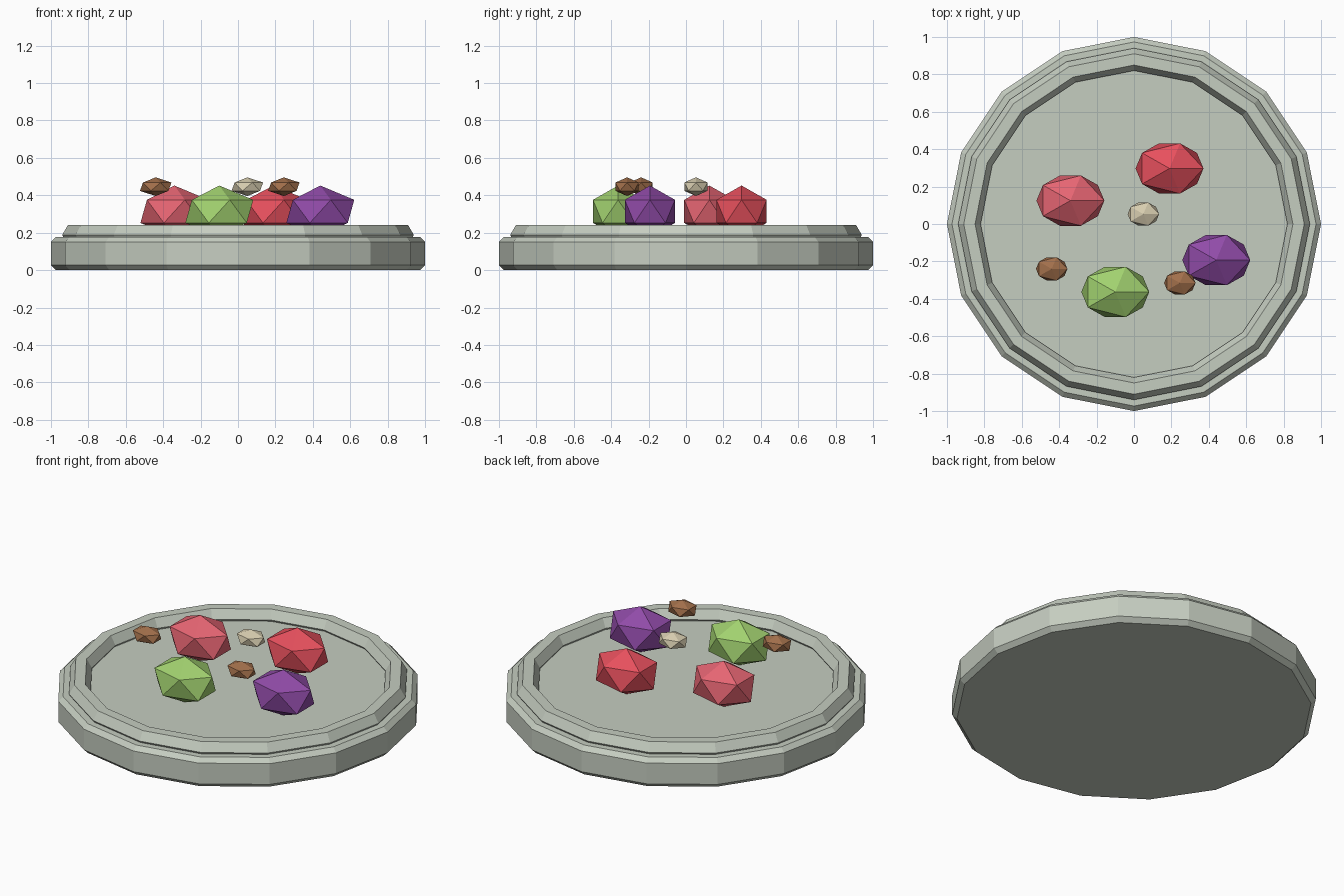
import bpy
import math

if "Cube" in bpy.data.objects:
    bpy.data.objects.remove(bpy.data.objects["Cube"])


def paint(obj, name, color):
    mat = bpy.data.materials.get(name) or bpy.data.materials.new(name)
    mat.diffuse_color = (*color, 1)
    mat.use_nodes = True
    mat.node_tree.nodes["Principled BSDF"].inputs["Base Color"].default_value = mat.diffuse_color
    obj.data.materials.append(mat)


def lump(name, location, radii, mat, color):
    """Stretched icosahedron used for fruit and nuts."""
    bpy.ops.mesh.primitive_ico_sphere_add(subdivisions=1, radius=1, location=location)
    obj = bpy.context.object
    obj.name = name
    obj.scale = radii
    paint(obj, mat, color)


STONE = (0.56, 0.61, 0.53)
SIDES = 16
BASE_H = 0.177

# Plate base: 16-sided disc with chamfered top and bottom edges
bpy.ops.mesh.primitive_cylinder_add(vertices=SIDES, radius=1, depth=BASE_H,
                                    location=(0, 0, BASE_H / 2))
base = bpy.context.object
base.name = "plate_base"
bevel = base.modifiers.new("chamfer", 'BEVEL')
bevel.width = 0.026
bevel.segments = 1
bevel.limit_method = 'ANGLE'
bevel.angle_limit = math.radians(40)
paint(base, "stone", STONE)

# Raised rim: ring with a hexagonal section
bpy.ops.mesh.primitive_torus_add(major_segments=SIDES, minor_segments=6,
                                 major_radius=0.88, minor_radius=0.06,
                                 location=(0, 0, 0.188))
rim = bpy.context.object
rim.name = "plate_rim"
paint(rim, "stone", STONE)

# Fruit resting on the plate
fruits = [
    ("pink_fruit", -0.34, 0.125, (0.79, 0.13, 0.17)),
    ("red_fruit", 0.19, 0.297, (0.80, 0.08, 0.11)),
    ("green_fruit", -0.10, -0.363, (0.36, 0.64, 0.16)),
    ("purple_fruit", 0.44, -0.193, (0.28, 0.07, 0.39)),
]
for name, x, y, color in fruits:
    lump(name, (x, y, 0.314), (0.203, 0.158, 0.138), name, color)

# Small nuts above the fruit
BROWN = (0.36, 0.16, 0.07)
nuts = [
    ("left_nut", -0.44, -0.24, "nut_brown", BROWN),
    ("right_nut", 0.245, -0.315, "nut_brown", BROWN),
    ("pale_nut", 0.05, 0.053, "nut_pale", (0.68, 0.61, 0.43)),
]
for name, x, y, mat, color in nuts:
    lump(name, (x, y, 0.446), (0.094, 0.073, 0.05), mat, color)
